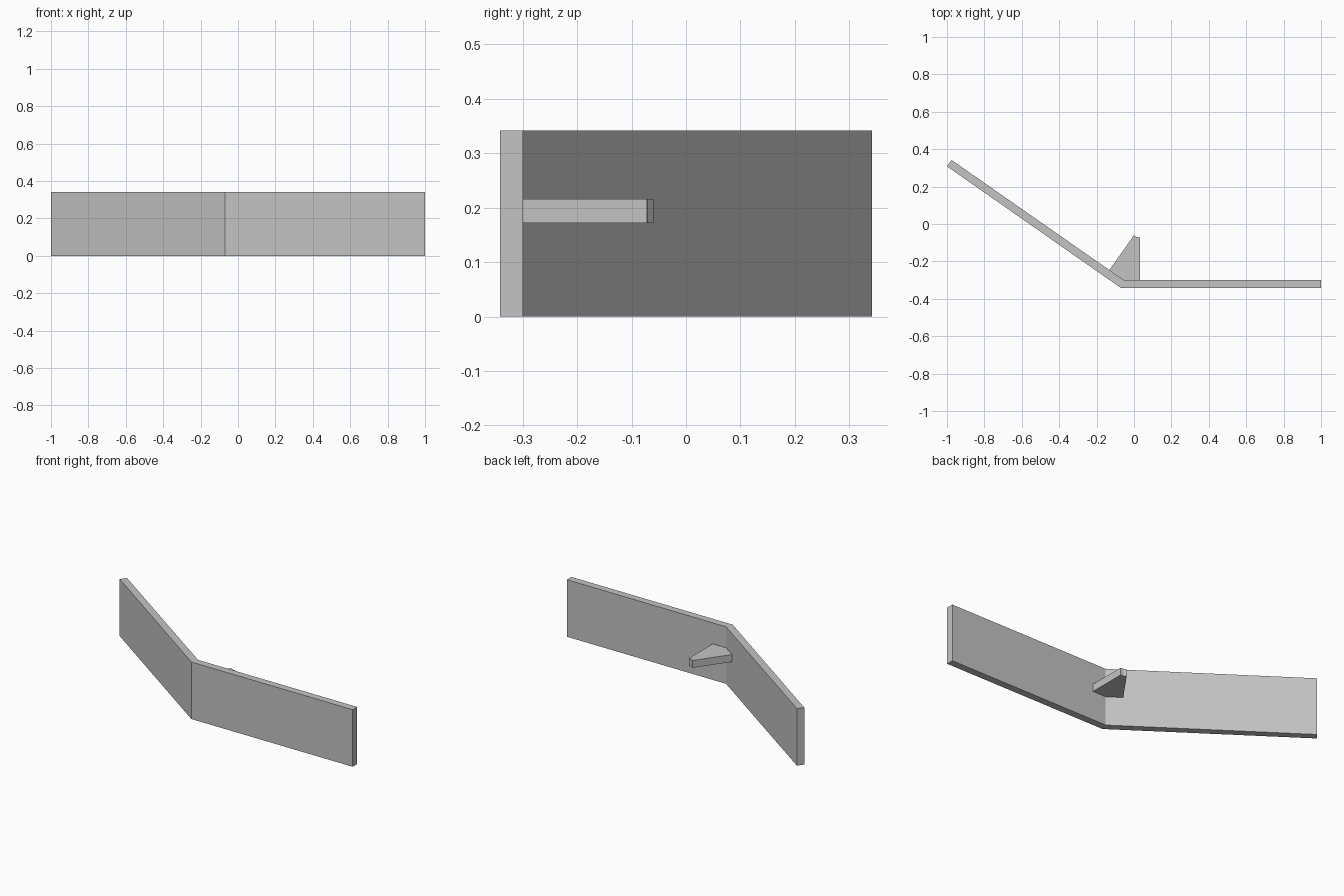
import bpy
import bmesh

cube = bpy.data.objects.get("Cube")
if cube:
    bpy.data.objects.remove(cube, do_unlink=True)

grey = bpy.data.materials.new("plain_grey")
grey.use_nodes = True
colour = (0.55, 0.55, 0.55, 1)
grey.diffuse_color = colour
grey.node_tree.nodes["Principled BSDF"].inputs["Base Color"].default_value = colour


def extrude_outline(name, outline, bottom, top):
    """Raise a flat plan outline into a solid slab."""
    bm = bmesh.new()
    base = bm.faces.new([bm.verts.new((x, y, bottom)) for x, y in outline])
    raised = bmesh.ops.extrude_face_region(bm, geom=[base])["geom"]
    verts = [v for v in raised if isinstance(v, bmesh.types.BMVert)]
    bmesh.ops.translate(bm, verts=verts, vec=(0, 0, top - bottom))
    bmesh.ops.recalc_face_normals(bm, faces=bm.faces)
    mesh = bpy.data.meshes.new(name)
    bm.to_mesh(mesh)
    bm.free()
    mesh.materials.append(grey)
    obj = bpy.data.objects.new(name, mesh)
    bpy.context.collection.objects.link(obj)
    return obj


# Bent strip with a mitred corner
extrude_outline("bent_panel", [
    (-1, 0.308), (-0.07, -0.342), (1, -0.342),
    (1, -0.299), (-0.056, -0.299), (-0.975, 0.342)], 0, 0.342)

# Small brace set into the inside of the bend
extrude_outline("corner_brace", [
    (-0.132, -0.246), (-0.056, -0.299), (0.032, -0.299),
    (0.032, -0.072), (0.012, -0.07), (0, -0.06)], 0.172, 0.216)
